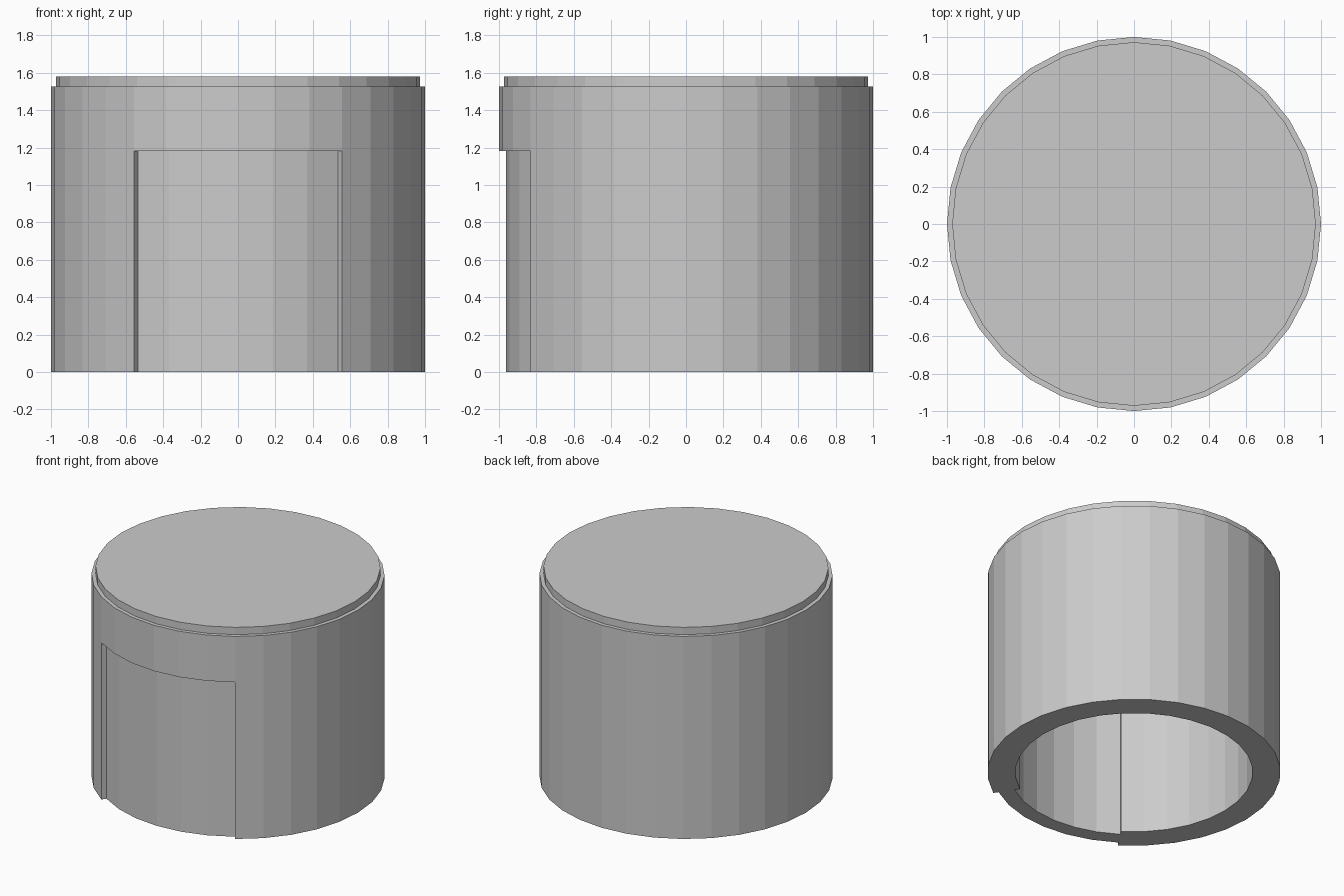
import bpy, bmesh, math

if "Cube" in bpy.data.objects:
    bpy.data.objects.remove(bpy.data.objects["Cube"])

SIDES = 32
DOOR = range(21, 27)          # six segments centred on the front (-y)
DOOR_TOP, BODY_TOP, CAP_TOP = 1.18, 1.525, 1.58


def curved_wall(name, r_in, r_out, blocks):
    """Join wall blocks (segment, z0, z1), leaving out faces between neighbours."""
    count = {}

    def corner(r, i, z):
        return (r, i % SIDES, z)

    for i, z0, z1 in blocks:
        c = [corner(r, j, z) for z in (z0, z1) for r in (r_in, r_out) for j in (i, i + 1)]
        for quad in ((0, 1, 3, 2), (4, 6, 7, 5), (0, 4, 5, 1),
                     (2, 3, 7, 6), (0, 2, 6, 4), (1, 5, 7, 3)):
            face = [c[k] for k in quad]
            key = frozenset(face)
            count[key] = None if key in count else face

    bm = bmesh.new()
    verts = {}
    for face in filter(None, count.values()):
        for r, i, z in face:
            if (r, i, z) not in verts:
                a = 2 * math.pi * i / SIDES
                verts[r, i, z] = bm.verts.new((r * math.cos(a), r * math.sin(a), z))
        bm.faces.new([verts[k] for k in face])
    return finish(name, bm)


def finish(name, bm):
    bmesh.ops.recalc_face_normals(bm, faces=bm.faces)
    mesh = bpy.data.meshes.new(name)
    bm.to_mesh(mesh)
    bm.free()
    obj = bpy.data.objects.new(name, mesh)
    bpy.context.collection.objects.link(obj)
    return obj


# Thick round wall with a doorway
blocks = [(i, DOOR_TOP, BODY_TOP) for i in range(SIDES)]
blocks += [(i, 0, DOOR_TOP) for i in range(SIDES) if i not in DOOR]
curved_wall("round_wall", 0.81, 1.0, blocks)

# Thinner curved door set into the doorway
curved_wall("door", 0.85, 0.963, [(i, 0, DOOR_TOP) for i in DOOR])

# Roof disc, slightly smaller than the wall
bm = bmesh.new()
bottom = [bm.verts.new((0.972 * math.cos(2 * math.pi * i / SIDES),
                        0.972 * math.sin(2 * math.pi * i / SIDES), BODY_TOP))
          for i in range(SIDES)]
base = bm.faces.new(bottom)
top = bmesh.ops.extrude_face_region(bm, geom=[base], use_keep_orig=True)
bmesh.ops.translate(bm, vec=(0, 0, CAP_TOP - BODY_TOP),
                    verts=[v for v in top["geom"] if isinstance(v, bmesh.types.BMVert)])
finish("roof", bm)
